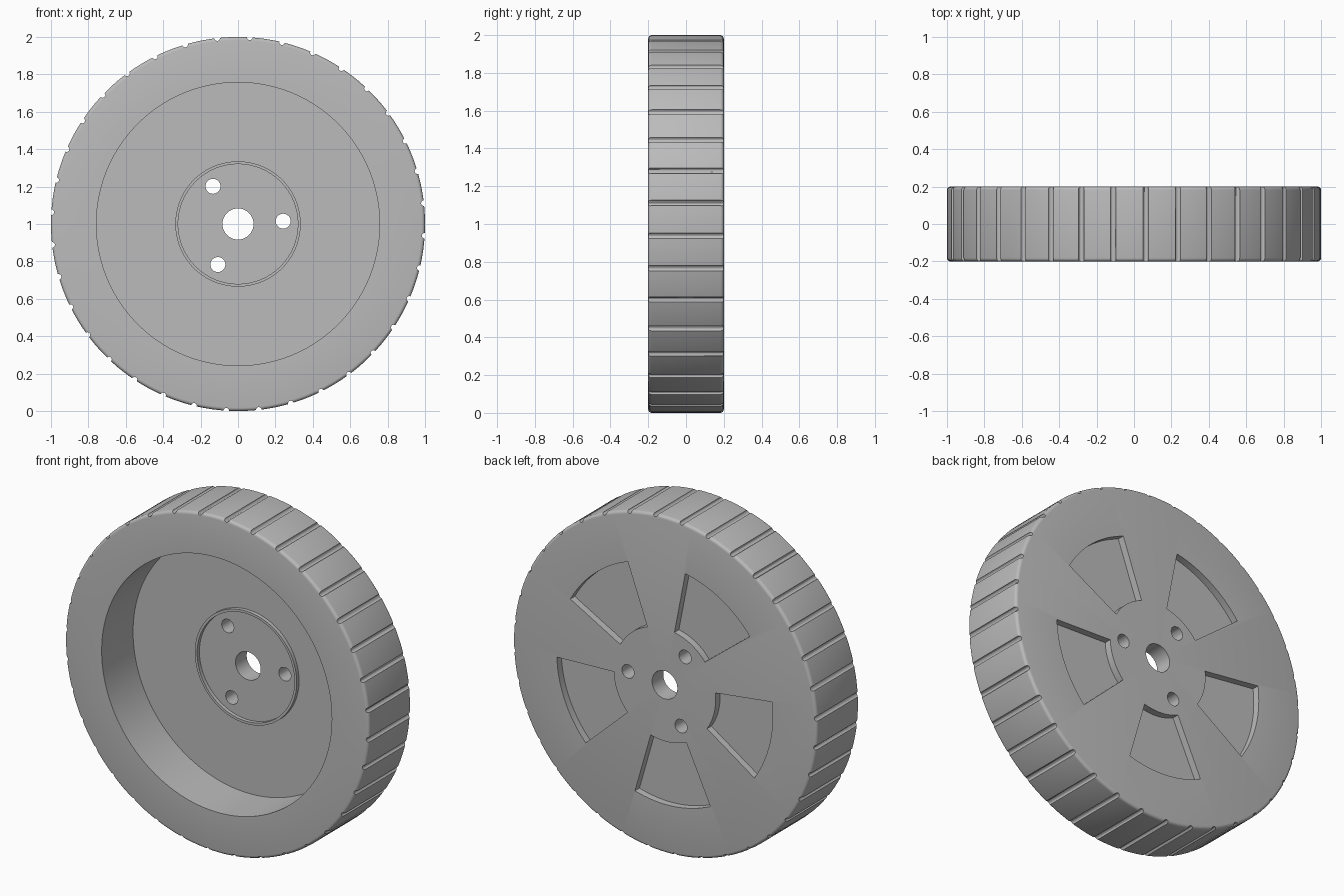
import bpy, bmesh
from math import sin, cos, pi, radians
from mathutils import Matrix, Vector

old = bpy.data.objects.get("Cube")
if old:
    bpy.data.objects.remove(old, do_unlink=True)

HALF = 0.2       # half the wheel width
FLOOR = 0.095    # depth position of the web's front surface
AXLE_Z = 1.0

grey = bpy.data.materials.new("plain grey")
grey.use_nodes = True
grey.diffuse_color = (0.5, 0.5, 0.5, 1)
grey.node_tree.nodes["Principled BSDF"].inputs["Base Color"].default_value = (0.5, 0.5, 0.5, 1)


def make_object(name, bm):
    bmesh.ops.recalc_face_normals(bm, faces=bm.faces)
    mesh = bpy.data.meshes.new(name)
    bm.to_mesh(mesh)
    bm.free()
    obj = bpy.data.objects.new(name, mesh)
    bpy.context.collection.objects.link(obj)
    obj.location.z = AXLE_Z
    return obj


def lathe(profile, steps):
    """Turn a closed (radius, y) outline round the y axis."""
    bm = bmesh.new()
    rings = []
    for i in range(steps):
        a = 2 * pi * i / steps
        rings.append([bm.verts.new((r * cos(a), y, r * sin(a))) for r, y in profile])
    n = len(profile)
    for i in range(steps):
        p, q = rings[i], rings[(i + 1) % steps]
        for j in range(n):
            k = (j + 1) % n
            bm.faces.new((p[j], p[k], q[k], q[j]))
    return bm


def add_prism(bm, outline, y0, y1):
    """Extrude an (x, z) outline from y0 to y1."""
    near = [bm.verts.new((x, y0, z)) for x, z in outline]
    far = [bm.verts.new((x, y1, z)) for x, z in outline]
    bm.faces.new(near)
    bm.faces.new(far[::-1])
    n = len(outline)
    for i in range(n):
        j = (i + 1) % n
        bm.faces.new((near[i], far[i], far[j], near[j]))


def circle(radius, steps, dist=0, angle=0):
    cx, cz = dist * cos(angle), dist * sin(angle)
    return [(cx + radius * cos(2 * pi * i / steps), cz + radius * sin(2 * pi * i / steps))
            for i in range(steps)]


def sector(r0, r1, middle, width, steps=16):
    angles = [radians(middle + width * (i / steps - 0.5)) for i in range(steps + 1)]
    return ([(r1 * cos(a), r1 * sin(a)) for a in angles]
            + [(r0 * cos(a), r0 * sin(a)) for a in reversed(angles)])


# Wheel body: bore, web, raised hub ring, deep front dish and rounded tread edges
fillet = 0.018
corner = [(sin(t * pi / 8) * fillet, cos(t * pi / 8) * fillet) for t in range(5)]
inner = 1 - fillet
edge = HALF - fillet
profile = [(0.083, HALF)]
profile += [(inner + dr, edge + dy) for dr, dy in corner]
profile += [(inner + dr, -edge - dy) for dr, dy in reversed(corner)]
profile += [(0.757, -HALF), (0.757, FLOOR),
            (0.335, FLOOR), (0.335, FLOOR - 0.022),
            (0.32, FLOOR - 0.022), (0.32, FLOOR), (0.083, FLOOR)]
wheel = make_object("wheel", lathe(profile, 180))
wheel.data.materials.append(grey)

# Tread grooves
grooves = bmesh.new()
for i in range(36):
    add_prism(grooves, circle(0.015, 12, 1.0, radians(10 * i - 3.6)), -0.3, 0.3)

# Bolt holes and shallow back pockets
holes = bmesh.new()
for i in range(3):
    add_prism(holes, circle(0.04, 32, 0.242, radians(3.6 + 120 * i)), -0.1, 0.3)
for i in range(5):
    add_prism(holes, sector(0.335, 0.71, 121.5 + 72 * i, 41), HALF - 0.042, 0.3)

# Small flat on one back edge
flat = bmesh.new()
bmesh.ops.create_cube(flat, size=1)
normal = Vector((-1, 1, 0)).normalized()
place = Matrix.Translation(normal * (1.17 / 2 ** 0.5 + 0.5)) @ Matrix.Rotation(pi / 4, 4, 'Z')
bmesh.ops.transform(flat, matrix=place, verts=flat.verts)

# Cut everything into the body and drop the cutters
cutters = [make_object("groove_cutter", grooves), make_object("hole_cutter", holes),
           make_object("flat_cutter", flat)]
for cutter in cutters:
    cutter.hide_render = True
    mod = wheel.modifiers.new(cutter.name, 'BOOLEAN')
    mod.operation = 'DIFFERENCE'
    mod.solver = 'EXACT'
    mod.object = cutter
bpy.context.view_layer.update()
cut = bpy.data.meshes.new_from_object(wheel.evaluated_get(bpy.context.evaluated_depsgraph_get()))
wheel.modifiers.clear()
wheel.data = cut
for cutter in cutters:
    bpy.data.objects.remove(cutter, do_unlink=True)
cut.materials.clear()
cut.materials.append(grey)
for face in cut.polygons:
    face.material_index = 0

# Smooth shading with crisp edges
bpy.ops.object.select_all(action='DESELECT')
wheel.select_set(True)
bpy.context.view_layer.objects.active = wheel
bpy.ops.object.shade_smooth_by_angle(angle=radians(30))
